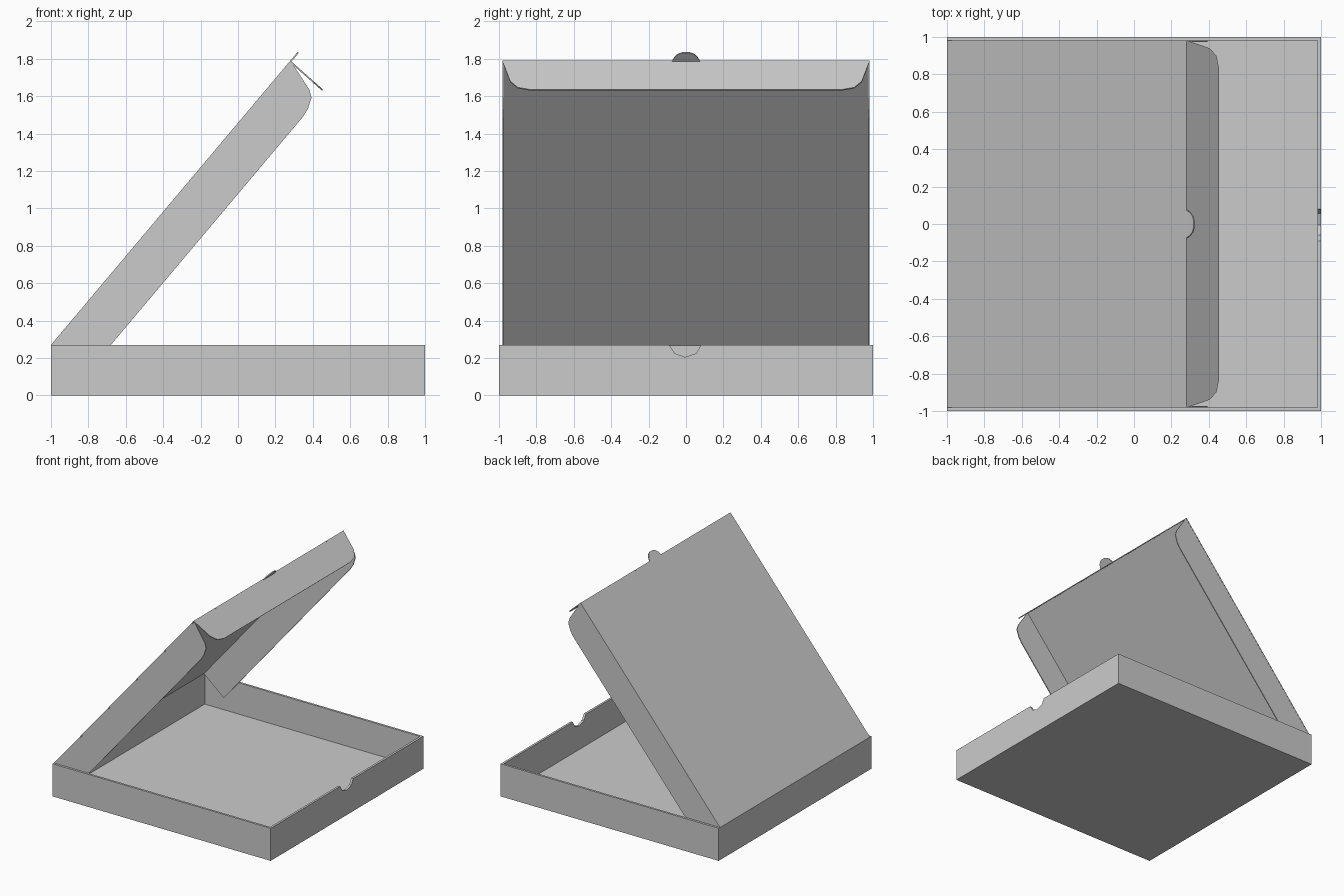
import bpy, bmesh
from mathutils import Vector

if "Cube" in bpy.data.objects:
    bpy.data.objects.remove(bpy.data.objects["Cube"])

H, T = 0.27, 0.018          # base height, base wall thickness
C = 0.008                   # lid card thickness


def panel(name, pts, origin, a, b, thick):
    """Flat card: 2D outline in the plane (a, b), extruded by the vector thick."""
    o, a, b, t = Vector(origin), Vector(a), Vector(b), Vector(thick)
    bm = bmesh.new()
    low = [bm.verts.new(o + a * u + b * v) for u, v in pts]
    top = [bm.verts.new(p.co + t) for p in low]
    bm.faces.new(low[::-1])
    bm.faces.new(top)
    n = len(low)
    for i in range(n):
        j = (i + 1) % n
        bm.faces.new((low[i], low[j], top[j], top[i]))
    bmesh.ops.recalc_face_normals(bm, faces=bm.faces[:])
    me = bpy.data.meshes.new(name)
    bm.to_mesh(me)
    bm.free()
    ob = bpy.data.objects.new(name, me)
    bpy.context.collection.objects.link(ob)
    return ob


def rect(u0, u1, v0, v1):
    return [(u0, v0), (u1, v0), (u1, v1), (u0, v1)]


X, Y, Z = (1, 0, 0), (0, 1, 0), (0, 0, 1)

# Base tray: floor, back wall and side walls
panel("base_floor", rect(-1, 1, -1, 1), (0, 0, 0), X, Y, (0, 0, 0.01))
panel("base_hinge_wall", rect(-1, 1, 0, H), (-1, 0, 0), Y, Z, (C, 0, 0))
for s, side in ((-1, "front"), (1, "back")):
    panel("base_wall_" + side, rect(-1, 1, 0, H), (0, s, 0), X, Z, (0, -s * T, 0))

# Opening wall with the finger notch
notch = [(0.08, H), (0.055, 0.225), (-0.005, 0.205), (-0.06, 0.225), (-0.09, H)]
panel("base_notched_wall", [(-1, 0), (1, 0), (1, H)] + notch + [(-1, H)],
      (1, 0, 0), Y, Z, (-T, 0, 0))

# Lid, hinged on the top edge of the back wall
hinge = Vector((-1, 0, H))
tip = Vector((0.28, 0, 1.79))
d = (tip - hinge).normalized()
n = Vector((d.z, 0, -d.x))
L = (tip - hinge).length
W = 0.982
panel("lid_top", rect(0, L, -W, W), hinge, d, Y, n * C)

# Lid side flaps, tucked inside the tray
flap = [(0, 0), (L, 0), (1.935, 0.175), (1.91, 0.213), (1.85, 0.238), (1.80, 0.245), (0, 0.245)]
for s, side in ((-1, "front"), (1, "back")):
    panel("lid_flap_" + side, flap, hinge + Vector((0, s * (W - 0.001), 0)), d, n, (0, -s * C, 0))

# Tuck flap on the lid's free edge
half = [(W, 0), (0.94, 0.165), (0.90, 0.215), (0.83, 0.234)]
tuck = half + [(-y, v) for y, v in reversed(half)]
tuck_dir = Vector((0.175, 0, -0.155)).normalized()
panel("lid_tuck_flap", tuck, tip, Y, tuck_dir,
      Vector((tuck_dir.z, 0, -tuck_dir.x)) * C)

# Locking tab
tab_half = [(0.074, 0), (0.06, 0.03), (0.042, 0.05), (0.018, 0.06)]
tab = tab_half + [(-y, v) for y, v in reversed(tab_half)]
panel("lid_tab", tab, tip, Y, d, n * C)
